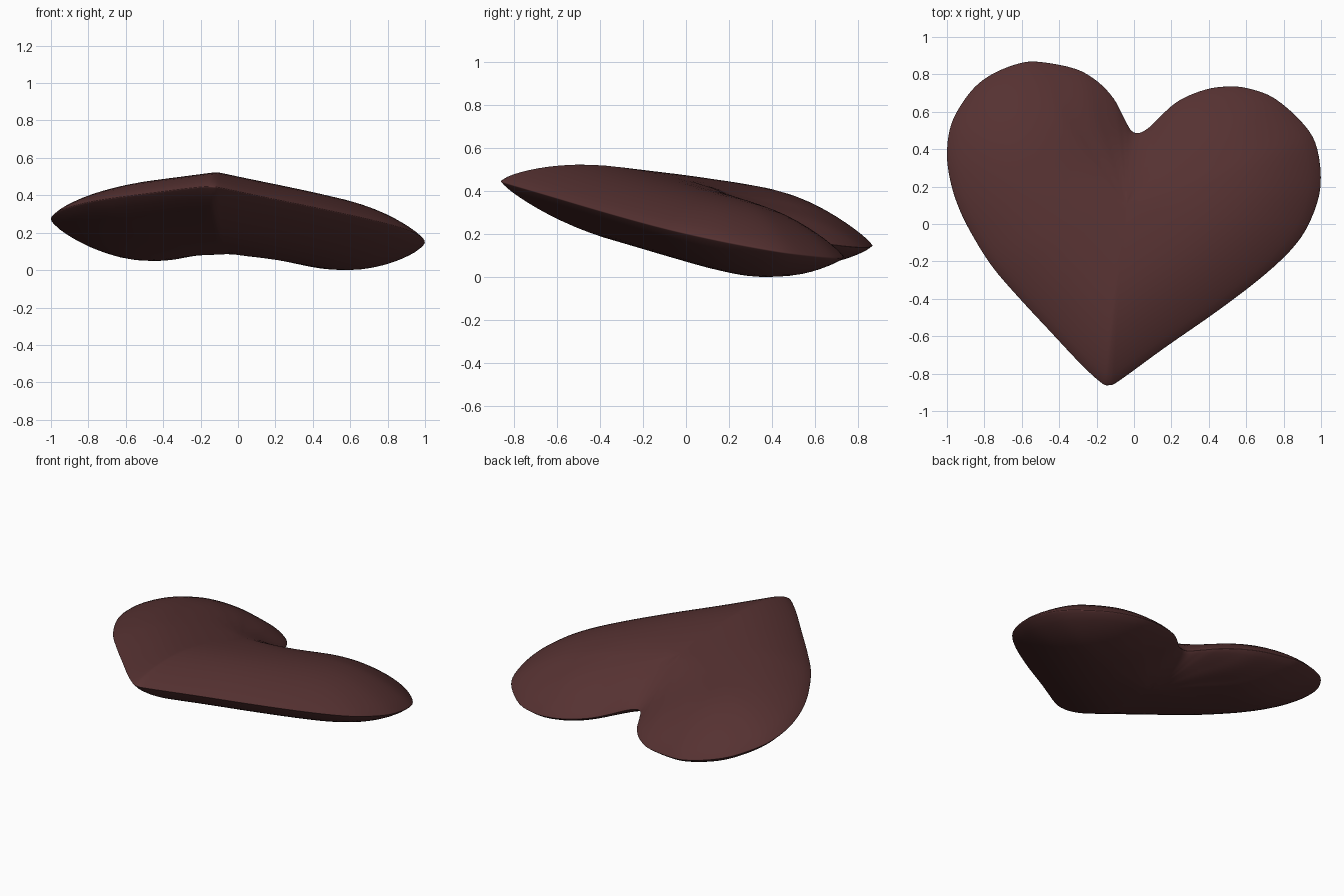
import bpy, bmesh, math
from mathutils import Vector
from mathutils.geometry import intersect_point_line

if "Cube" in bpy.data.objects:
    bpy.data.objects.remove(bpy.data.objects["Cube"])

# Heart outline seen from above, anticlockwise from the tip
OUTLINE = [(-.134, -.862), (-.075, -.835), (.166, -.66), (.46, -.455), (.70, -.27),
           (.86, -.115), (.947, .027), (.997, .20), (.98, .40), (.91, .53), (.754, .67),
           (.61, .725), (.50, .735), (.38, .718), (.246, .663), (.15, .585), (.085, .52),
           (.032, .488), (-.012, .497), (-.053, .565), (-.107, .668), (-.193, .76),
           (-.315, .83), (-.52, .868), (-.636, .852), (-.76, .80), (-.855, .728),
           (-.94, .612), (-.985, .505), (-1.0, .37), (-.984, .24), (-.945, .107),
           (-.877, -.037), (-.76, -.225), (-.61, -.40), (-.45, -.572), (-.29, -.743),
           (-.18, -.845)]
CENTRE = Vector((-.04, .1))
PUFF, REACH = .18, .5          # half thickness, and distance from the rim to reach it
RINGS, STEPS = 18, 4


def catmull(pts, steps):
    """Smooth closed curve through the points."""
    p = [Vector(q) for q in pts]
    n, out = len(p), []
    for i in range(n):
        a, b, c, d = p[i - 1], p[i], p[(i + 1) % n], p[(i + 2) % n]
        for k in range(steps):
            t = k / steps
            out.append(.5 * (2 * b + (c - a) * t + (2 * a - 5 * b + 4 * c - d) * t * t
                             + (3 * b - a - 3 * c + d) * t ** 3))
    return out


rim = catmull(OUTLINE, STEPS)
N = len(rim)


def rim_distance(p):
    best = 9
    for i in range(N):
        a, b = rim[i - 1], rim[i]
        q, t = intersect_point_line(p, a, b)
        q = a.lerp(b, min(1, max(0, t)))
        best = min(best, (p - Vector((q[0], q[1]))).length)
    return best


def puff(p):
    t = min(1, rim_distance(p) / REACH)
    return PUFF * math.sin(math.pi / 2 * t ** .85)


# Rings run from the rim inward, closer together near the rim
scales = [math.cos(math.pi / 2 * (r / RINGS)) for r in range(RINGS)]
rings = [[CENTRE + (p - CENTRE) * s for p in rim] for s in scales]
height = [[0.0] * N] + [[puff(p) for p in ring] for ring in rings[1:]]
mid_h = puff(CENTRE)

# Soften the ridges where opposite slopes meet
for _ in range(8):
    new = [row[:] for row in height]
    for r in range(3, RINGS):
        for i in range(N):
            inner = height[r + 1][i] if r + 1 < RINGS else mid_h
            side = height[r][i - 1] + height[r][(i + 1) % N]
            new[r][i] = .4 * height[r][i] + .2 * side + .1 * (height[r - 1][i] + inner)
    height = new
mid_h = sum(height[-1]) / N


def tilt(p):
    """Sloping middle plane of the heart."""
    return .285 - .074 * p.x - .19 * p.y


# Puffy heart: upper and lower shells sharing one rim
bm = bmesh.new()
edge = [bm.verts.new((p.x, p.y, tilt(p))) for p in rim]
for side in (1, -1):
    prev = edge
    for r in range(1, RINGS):
        cur = [bm.verts.new((p.x, p.y, tilt(p) + side * height[r][i]))
               for i, p in enumerate(rings[r])]
        for i in range(N):
            j = (i + 1) % N
            bm.faces.new((prev[i], prev[j], cur[j], cur[i]))
        prev = cur
    top = bm.verts.new((CENTRE.x, CENTRE.y, tilt(CENTRE) + side * mid_h))
    for i in range(N):
        bm.faces.new((prev[i], prev[(i + 1) % N], top))
bmesh.ops.recalc_face_normals(bm, faces=bm.faces)

# Rest on the ground
low = min(v.co.z for v in bm.verts)
for v in bm.verts:
    v.co.z -= low

mesh = bpy.data.meshes.new("heart")
bm.to_mesh(mesh)
bm.free()
mesh.shade_smooth()
mat = bpy.data.materials.new("dark chocolate red")
mat.diffuse_color = (.092, .031, .031, 1)
mat.use_nodes = True
mat.node_tree.nodes["Principled BSDF"].inputs["Base Color"].default_value = mat.diffuse_color
mesh.materials.append(mat)
heart = bpy.data.objects.new("heart", mesh)
bpy.context.collection.objects.link(heart)
